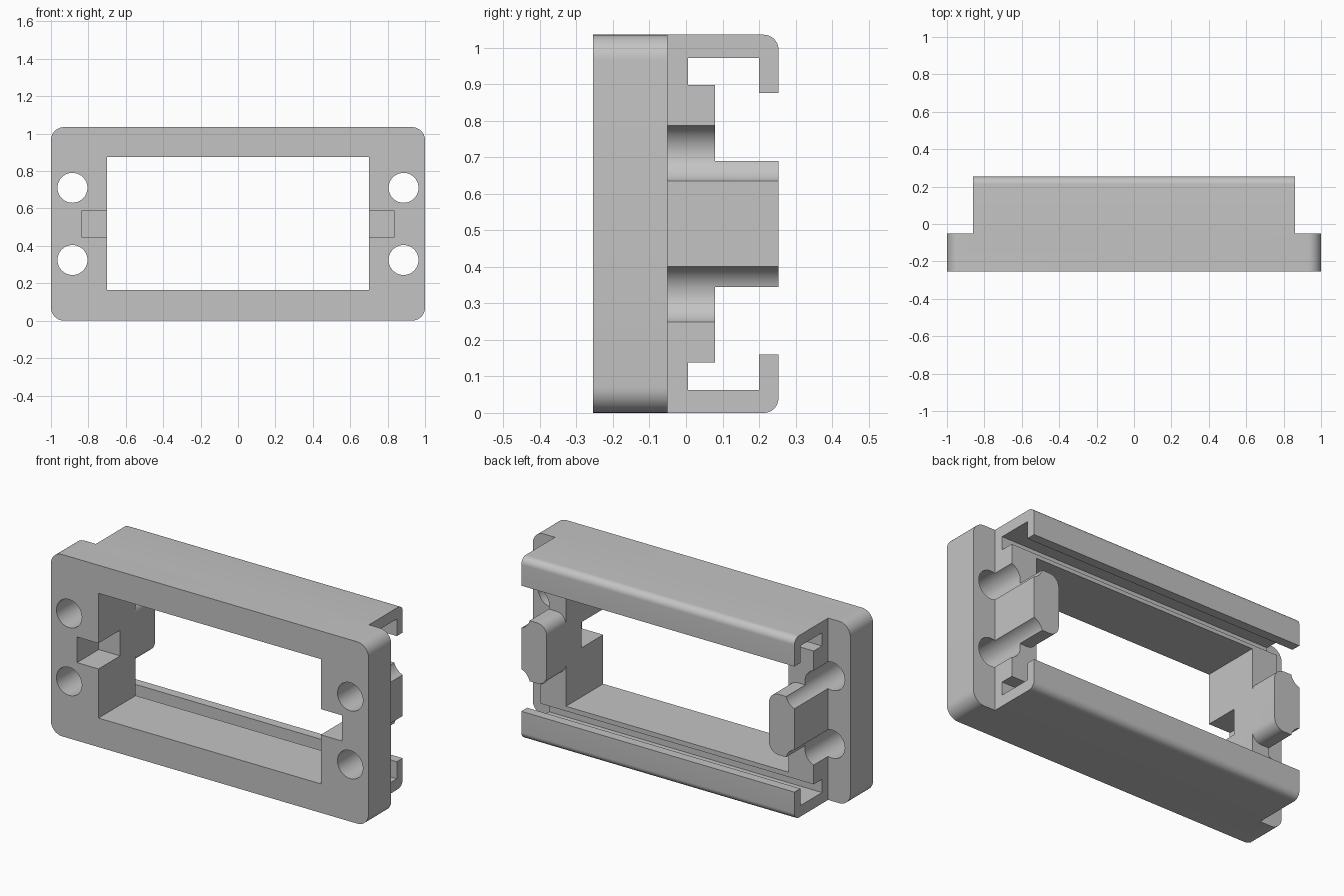
import bpy, bmesh, math
from mathutils import Vector

if "Cube" in bpy.data.objects:
    bpy.data.objects.remove(bpy.data.objects["Cube"])

HEIGHT = 1.035
MID = HEIGHT / 2
FRONT, FLANGE_BACK, RING_BACK, BACK = -0.255, -0.05, 0.08, 0.253

grey = bpy.data.materials.new("light_grey_plastic")
grey.use_nodes = True
grey.diffuse_color = (0.55, 0.55, 0.55, 1)
grey.node_tree.nodes["Principled BSDF"].inputs["Base Color"].default_value = grey.diffuse_color


def arc(cx, cz, r, start, end, steps=10):
    """Points along a circular arc, angles in degrees."""
    angles = [math.radians(start + (end - start) * i / steps) for i in range(steps + 1)]
    return [(cx + r * math.cos(a), cz + r * math.sin(a)) for a in angles]


def rect(a0, a1, z0, z1):
    return [(a0, z0), (a1, z0), (a1, z1), (a0, z1)]


def prism(name, outline, start, end, axis):
    """Extrude a 2D outline along 'x' (outline is y,z) or 'y' (outline is x,z)."""
    bm = bmesh.new()
    if axis == "x":
        verts = [bm.verts.new((start, a, z)) for a, z in outline]
        move = Vector((end - start, 0, 0))
    else:
        verts = [bm.verts.new((a, start, z)) for a, z in outline]
        move = Vector((0, end - start, 0))
    face = bm.faces.new(verts)
    out = bmesh.ops.extrude_face_region(bm, geom=[face])
    moved = [v for v in out["geom"] if isinstance(v, bmesh.types.BMVert)]
    bmesh.ops.translate(bm, vec=move, verts=moved)
    bmesh.ops.recalc_face_normals(bm, faces=bm.faces)
    mesh = bpy.data.meshes.new(name)
    bm.to_mesh(mesh)
    bm.free()
    mesh.materials.append(grey)
    obj = bpy.data.objects.new(name, mesh)
    bpy.context.collection.objects.link(obj)
    return obj


def combine(target, tool, operation):
    """Apply a boolean and discard the tool object."""
    mod = target.modifiers.new("boolean", "BOOLEAN")
    mod.operation, mod.solver, mod.object = operation, "EXACT", tool
    bpy.context.view_layer.objects.active = target
    bpy.ops.object.modifier_apply(modifier=mod.name)
    bpy.data.objects.remove(tool)


# Front flange with rounded corners
R = 0.07
flange = (arc(1 - R, R, R, -90, 0) + arc(1 - R, HEIGHT - R, R, 0, 90)
          + arc(R - 1, HEIGHT - R, R, 90, 180) + arc(R - 1, R, R, 180, 270))
frame = prism("mounting_frame", flange, FRONT, FLANGE_BACK, "y")

# Rear body: lower hooked rail and its mirror image, joined by the ring
r = 0.04
lower = ([(FLANGE_BACK, 0)] + arc(BACK - r, r, r, -90, 0)
         + [(BACK, 0.16), (0.2, 0.16), (0.2, 0.063), (0.005, 0.063),
            (0.005, 0.138), (RING_BACK, 0.138)])
upper = [(y, HEIGHT - z) for y, z in reversed(lower)]
combine(frame, prism("body", lower + upper, -0.86, 0.86, "x"), "UNION")

# Rear posts with rounded inner corners
p = 0.06
for side in (-1, 1):
    post = [(0.86, 0.345), (0.86, 0.69)] + arc(0.7 + p, 0.69 - p, p, 90, 180) \
        + arc(0.7 + p, 0.345 + p, p, 180, 270)
    combine(frame, prism("post", [(side * x, z) for x, z in post],
                         RING_BACK - 0.03, BACK, "y"), "UNION")

# Window opening
combine(frame, prism("window", rect(-0.7, 0.7, 0.165, HEIGHT - 0.16), -0.4, 0.4, "y"),
        "DIFFERENCE")

# Side notches and screw holes, which also groove the body and posts
for side in (-1, 1):
    notch = rect(side * 0.65, side * 0.835, MID - 0.073, MID + 0.073)
    combine(frame, prism("notch", notch, -0.4, -0.06, "y"), "DIFFERENCE")
    for dz in (-0.193, 0.193):
        hole = arc(side * 0.885, MID + dz, 0.08, 0, 360, 40)[:-1]
        combine(frame, prism("hole", hole, -0.4, 0.4, "y"), "DIFFERENCE")

# Smooth the rounded faces, keep the edges sharp
bpy.ops.object.select_all(action="DESELECT")
frame.select_set(True)
bpy.context.view_layer.objects.active = frame
bpy.ops.object.shade_smooth_by_angle(angle=math.radians(25))
